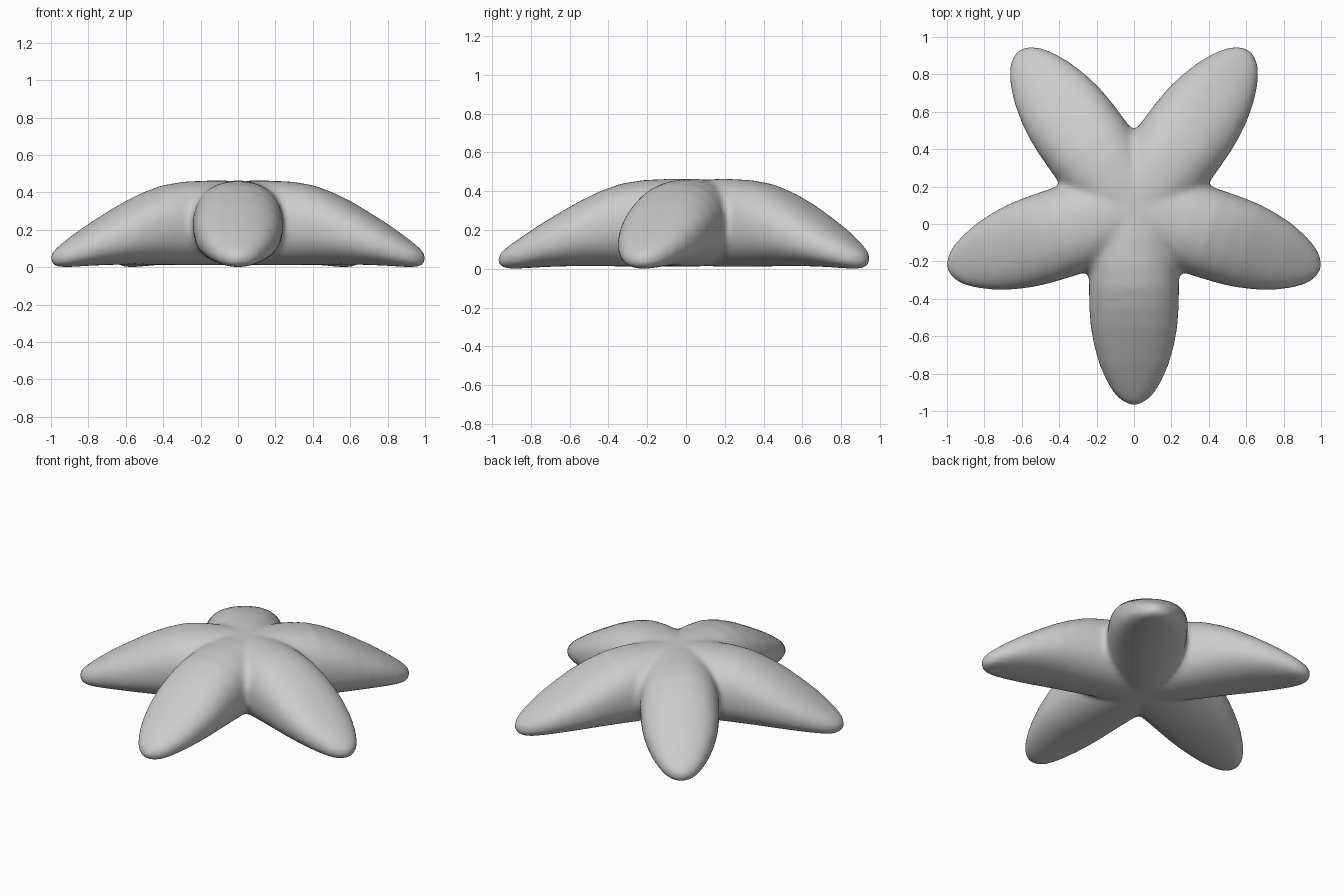
import bpy, bmesh
from math import sin, cos, pi, radians

if "Cube" in bpy.data.objects:
    bpy.data.objects.remove(bpy.data.objects["Cube"])

CENTRE_Y = 0.08
SIDES = 40
# arm stations: distance from centre, half width, underside z, top z
ARM = [(-0.12, 0.15, 0.04, 0.43), (0.0, 0.20, 0.015, 0.46), (0.15, 0.23, 0.01, 0.464),
       (0.3, 0.24, 0.01, 0.458), (0.42, 0.241, 0.012, 0.438), (0.53, 0.239, 0.014, 0.397),
       (0.63, 0.232, 0.014, 0.348), (0.73, 0.214, 0.012, 0.29), (0.83, 0.186, 0.008, 0.23),
       (0.91, 0.152, 0.003, 0.177), (0.97, 0.118, 0.0, 0.135), (1.01, 0.085, 0.002, 0.105),
       (1.035, 0.05, 0.012, 0.083), (1.048, 0.015, 0.03, 0.06)]


def sup(v, n):
    return (1 if v >= 0 else -1) * abs(v) ** (2 / n)


def bridge(bm, rings):
    for a, b in zip(rings, rings[1:]):
        for i in range(len(a)):
            j = (i + 1) % len(a)
            bm.faces.new((a[i], a[j], b[j], b[i]))
    bm.faces.new(rings[0][::-1])
    bm.faces.new(rings[-1])


def add_arm(bm, ang):
    rings = []
    for r, w, lo, hi in ARM:
        ring = []
        for i in range(SIDES):
            t = 2 * pi * i / SIDES
            s = w * sup(cos(t), 2.3)
            z = (lo + hi) / 2 + (hi - lo) / 2 * sup(sin(t), 2.3)
            ring.append(bm.verts.new((r * cos(ang) - s * sin(ang),
                                      r * sin(ang) + s * cos(ang) + CENTRE_Y, z)))
        rings.append(ring)
    bridge(bm, rings)


def add_core(bm):
    rings = []
    for k in range(1, 16):
        t = -pi / 2 + pi * k / 16
        r, z = 0.43 * sup(cos(t), 2.3), 0.235 + 0.222 * sup(sin(t), 2.3)
        rings.append([bm.verts.new((r * cos(2 * pi * i / SIDES),
                                    r * sin(2 * pi * i / SIDES) + CENTRE_Y, z)) for i in range(SIDES)])
    bridge(bm, rings)


# five arms and a rounded core
bm = bmesh.new()
for n in range(5):
    add_arm(bm, radians(-90 + 72 * n))
add_core(bm)
bmesh.ops.recalc_face_normals(bm, faces=bm.faces)
mesh = bpy.data.meshes.new("starfish_body")
bm.to_mesh(mesh)
bm.free()
star = bpy.data.objects.new("starfish_body", mesh)
bpy.context.collection.objects.link(star)

# fuse into one skin with soft creases
fuse = star.modifiers.new("fuse", 'REMESH')
fuse.mode = 'VOXEL'
fuse.voxel_size = 0.014
fuse.use_smooth_shade = True
soft = star.modifiers.new("soften", 'SMOOTH')
soft.factor = 0.5
soft.iterations = 14
